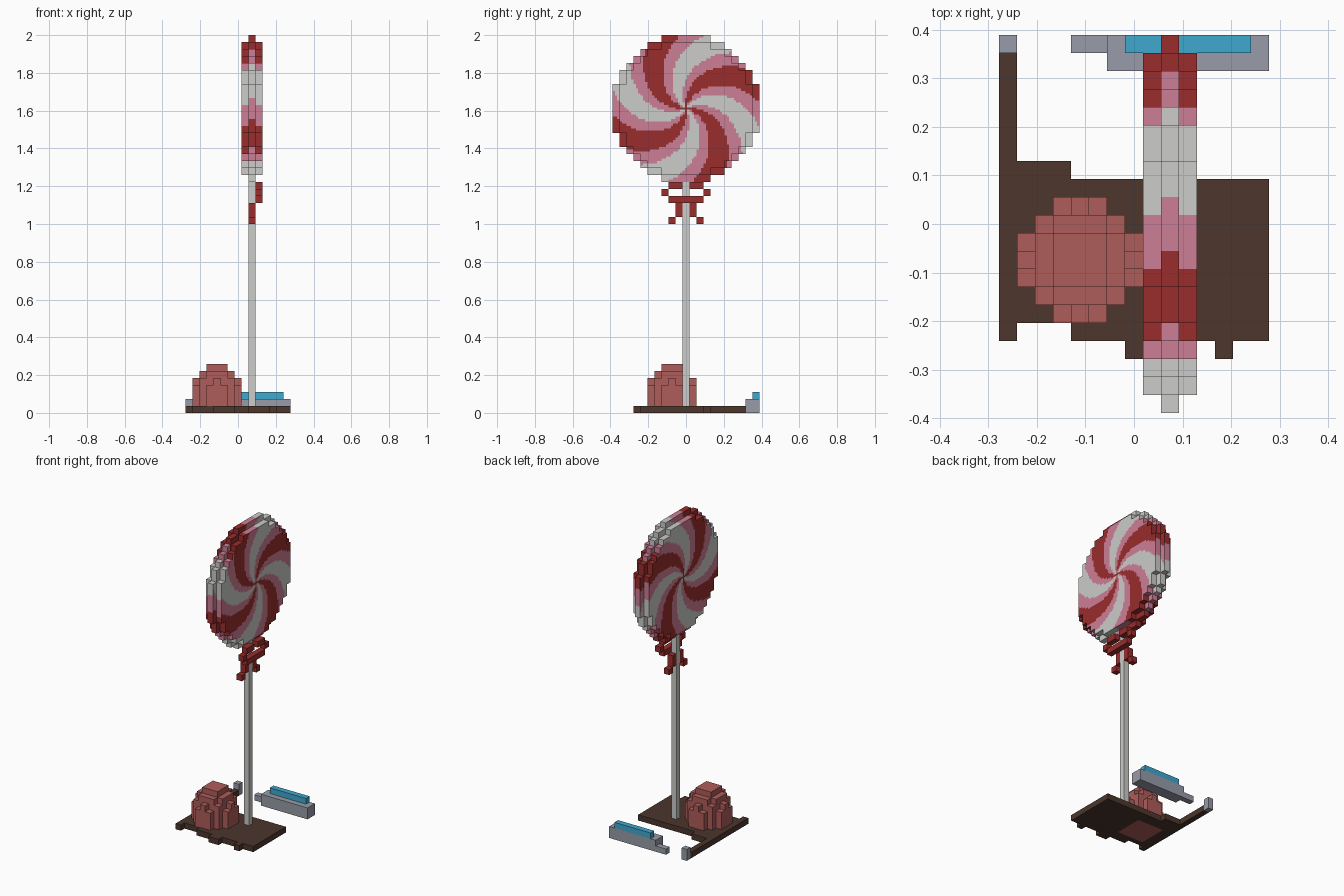
import bpy
import bmesh
import math
from mathutils import Vector

if "Cube" in bpy.data.objects:
    bpy.data.objects.remove(bpy.data.objects["Cube"], do_unlink=True)

V = 2 / 54                       # block size
ORIGIN = Vector((-7.5, -10.5, 0))


def material(name, srgb):
    m = bpy.data.materials.new(name)
    m.use_nodes = True
    col = [((c / 255 + 0.055) / 1.055) ** 2.4 for c in srgb] + [1]
    m.diffuse_color = col
    m.node_tree.nodes["Principled BSDF"].inputs["Base Color"].default_value = col
    return m


RED = material("candy red", (154, 45, 45))
PINK = material("candy pink", (206, 126, 150))
WHITE = material("off white", (204, 205, 202))
BROWN = material("dark brown", (76, 54, 45))
GREY = material("blue grey", (152, 156, 168))
BLUE = material("sky blue", (62, 168, 206))
CORAL = material("dusty coral", (174, 93, 90))


def box(i0, i1, j0, j1, k0, k1):
    """All blocks in an inclusive range."""
    return {(i, j, k) for i in range(i0, i1 + 1)
            for j in range(j0, j1 + 1) for k in range(k0, k1 + 1)}


def blocks(name, cells, mats, rule=None, side_cuts=1):
    """Mesh the exposed sides of a set of blocks; x sides may be cut finer."""
    bm = bmesh.new()
    for cell in cells:
        mid = Vector(cell) + Vector((0.5, 0.5, 0.5))
        for axis in range(3):
            for sign in (-1, 1):
                n = Vector((0, 0, 0))
                n[axis] = sign
                if tuple(int(a + b) for a, b in zip(cell, n)) in cells:
                    continue
                u, w = Vector((0, 0, 0)), Vector((0, 0, 0))
                u[(axis + 1) % 3] = 1
                w[(axis + 2) % 3] = sign
                cuts = side_cuts if axis == 0 else 1
                h = 0.5 / cuts
                for a in range(cuts):
                    for b in range(cuts):
                        c = mid + n / 2 + u * ((2 * a + 1) * h - 0.5) + w * ((2 * b + 1) * h - 0.5)
                        corners = (-u - w, u - w, u + w, w - u)
                        f = bm.faces.new([bm.verts.new((c + d * h + ORIGIN) * V) for d in corners])
                        if rule:
                            f.material_index = rule(c if axis == 0 else mid)
    bmesh.ops.remove_doubles(bm, verts=bm.verts, dist=V / 50)
    me = bpy.data.meshes.new(name)
    bm.to_mesh(me)
    bm.free()
    for m in mats:
        me.materials.append(m)
    ob = bpy.data.objects.new(name, me)
    bpy.context.collection.objects.link(ob)
    return ob


# Swirled candy disc: wide middle layer, narrower outer layers
CY, CZ = 10, 43


def swirl(p):
    y, z = p.y - CY - 0.5, p.z - CZ - 0.5
    turn = math.degrees(math.atan2(z, y)) - 22 - 6.4 * (10 - math.hypot(y, z))
    turn = (turn + 45) % 90 - 45
    if abs(turn) < 14:
        return 0
    return 2 if abs(turn) > 31 else 1


disc = set()
for layer, radius in ((8, 9.5), (9, 10.5), (10, 9.5)):
    disc |= {c for c in box(layer, layer, 0, 20, 33, 53)
             if math.hypot(c[1] - CY, c[2] - CZ) <= radius}
blocks("candy_disc", disc, [RED, PINK, WHITE], swirl, side_cuts=3)

# Stick
blocks("stick", box(9, 9, 10, 10, 1, 32), [WHITE])

# Ribbon bow, mirrored about the stick: loops in front, tails beside
bow = {(10, 10, 30)}
for s in (-1, 1):
    for layer, off, k in ((10, 1, 32), (10, 2, 32), (10, 3, 31), (10, 1, 30), (10, 2, 30),
                          (9, 1, 29), (9, 1, 28), (9, 2, 27)):
        bow.add((layer, CY + s * off, k))
blocks("ribbon_bow", bow, [RED])

# Rounded mound
mound = set()
for dx in range(-3, 4):
    for dy in range(-3, 4):
        far, near = max(abs(dx), abs(dy)), min(abs(dx), abs(dy))
        if far <= 1:
            top = 6
        elif far == 2:
            top = 4 if near == 2 else 5
        elif near <= 1:
            top = 4 - near
        else:
            continue
        mound |= box(4 + dx, 4 + dx, 8 + dy, 8 + dy, 1, top)
core = box(2, 6, 6, 10, 0, 0)
blocks("mound", mound | core, [CORAL])

# Ground slab with ragged edge and a long strip
slab = box(0, 0, 4, 19, 0, 0) | box(1, 3, 5, 13, 0, 0) | box(4, 14, 4, 12, 0, 0)
slab |= box(7, 8, 3, 3, 0, 0) | box(12, 12, 3, 3, 0, 0)
blocks("ground_slab", slab - core, [BROWN])

# Grey corner post, separate rail and its blue top
blocks("corner_post", box(0, 0, 20, 20, 0, 1), [GREY])
rail = box(4, 14, 20, 20, 0, 0) | box(6, 14, 20, 20, 1, 1) | box(6, 14, 19, 19, 0, 1)
blocks("rail", rail, [GREY])
blocks("rail_top", box(7, 13, 20, 20, 2, 2), [BLUE])
